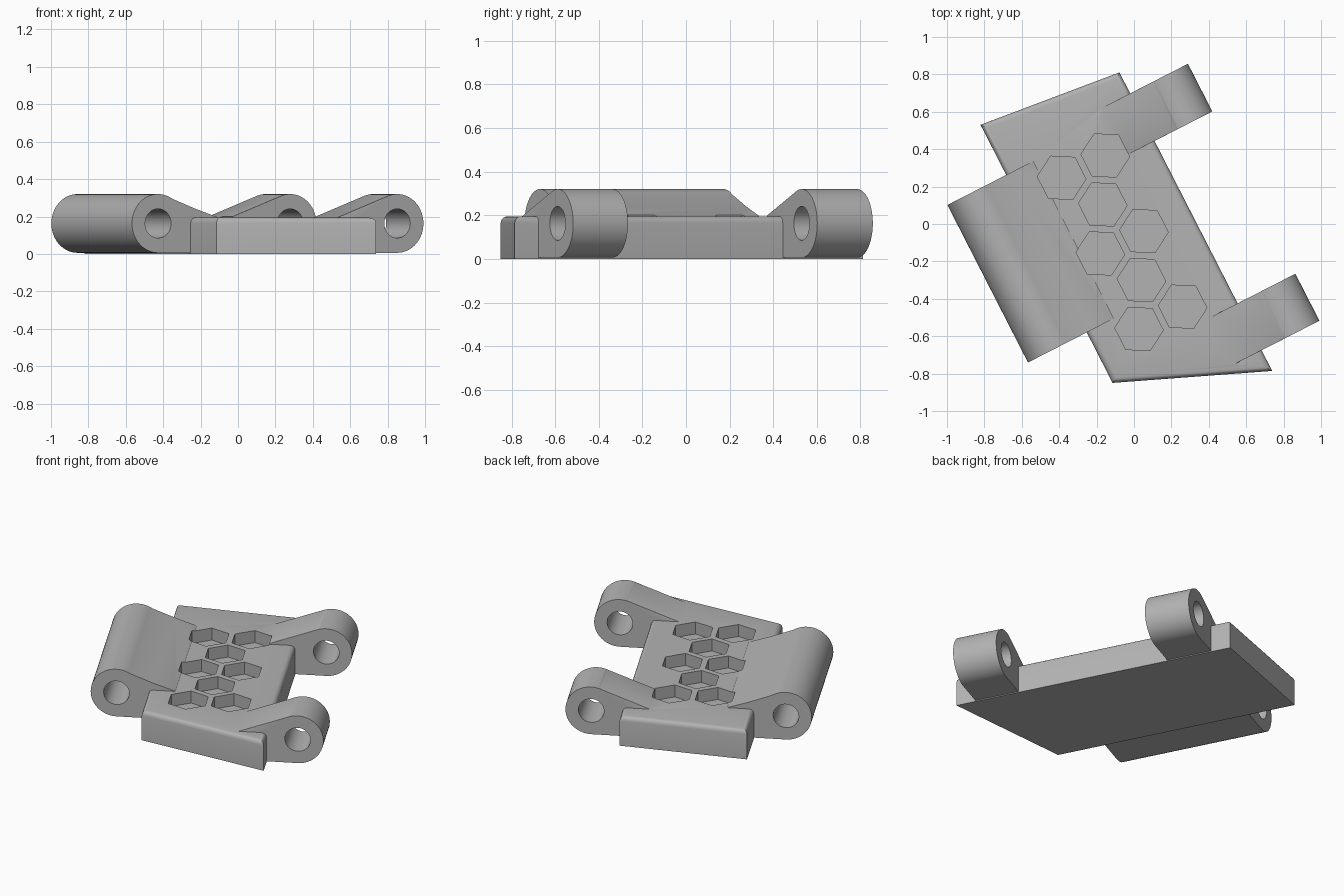
import bpy, bmesh
from math import sin, cos, pi, radians
from mathutils import Matrix

TURN = radians(27.1)      # the whole link is turned about z
TOP = 0.195               # plate thickness
R, AXIS_Z, HOLE = 0.157, 0.163, 0.078

cube = bpy.data.objects.get("Cube")
if cube:
    bpy.data.objects.remove(cube, do_unlink=True)

grey = bpy.data.materials.new("grey plastic")
grey.use_nodes = True
colour = (0.45, 0.45, 0.45, 1)
grey.diffuse_color = colour
grey.node_tree.nodes["Principled BSDF"].inputs["Base Color"].default_value = colour


def prism(name, points, offset, edge_rule=None, width=0.0, segments=4):
    """Extrude a 3D outline along offset and round the edges picked by a rule."""
    bm = bmesh.new()
    face = bm.faces.new([bm.verts.new(p) for p in points])
    ext = bmesh.ops.extrude_face_region(bm, geom=[face])
    moved = [g for g in ext["geom"] if isinstance(g, bmesh.types.BMVert)]
    bmesh.ops.translate(bm, verts=moved, vec=offset)
    bmesh.ops.recalc_face_normals(bm, faces=bm.faces)
    if edge_rule:
        edges = [e for e in bm.edges if edge_rule(*[v.co for v in e.verts])]
        bmesh.ops.bevel(bm, geom=edges, offset=width, segments=segments,
                        profile=0.5, affect='EDGES', clamp_overlap=True)
    bmesh.ops.recalc_face_normals(bm, faces=bm.faces)
    mesh = bpy.data.meshes.new(name)
    bm.to_mesh(mesh)
    bm.free()
    mesh.materials.append(grey)
    obj = bpy.data.objects.new(name, mesh)
    bpy.context.collection.objects.link(obj)
    return obj


def ring(cx, cy, r, n, start=0.0):
    return [(cx + r * cos(start + 2 * pi * i / n), cy + r * sin(start + 2 * pi * i / n))
            for i in range(n)]


def knuckle(name, cu, inward, start, ramp, y0, y1, soft=0.0):
    """Round barrel with a flat underside and a ramp that runs onto the plate."""
    arc = [radians(start + (270 - start) * i / 40) for i in range(41)]
    side = [(cu + inward * R * cos(a), AXIS_Z + R * sin(a)) for a in arc]
    tip = ramp[0][0]
    side += [(tip, AXIS_Z - R)] + ramp

    def ramp_edge(a, b):
        inner = sorted(inward * (p.x - cu) for p in (a, b))
        return (abs(a.y - b.y) < 1e-4 and inner[1] - inner[0] > 0.1
                and min(a.z, b.z) > 0.15)
    return prism(name, [(u, y0, z) for u, z in side], (0, y1 - y0, 0),
                 ramp_edge if soft else None, soft)


def combine(target, other, operation):
    mod = target.modifiers.new(operation.lower(), 'BOOLEAN')
    mod.operation = operation
    mod.solver = 'EXACT'
    mod.object = other
    graph = bpy.context.evaluated_depsgraph_get()
    mesh = bpy.data.meshes.new_from_object(target.evaluated_get(graph))
    target.modifiers.clear()
    target.data = mesh
    bpy.data.objects.remove(other, do_unlink=True)


# Base plate with slanted ends and rounded upper edges
outline = [(-0.489, -0.704), (0.30, -1.036), (0.30, 0.757), (-0.489, 0.846)]
link = prism("link_plate", [(x, y, 0) for x, y in outline], (0, 0, TOP),
             lambda a, b: min(a.z, b.z) > TOP - 0.01, 0.03)

# One wide barrel on one side, two narrow ones on the other
wide_ramp = [(-0.315, 0.185), (-0.33, 0.197), (-0.46, 0.241)]
combine(link, knuckle("wide_knuckle", -0.685, 1, 57, wide_ramp, -0.401, 0.545), 'UNION')
for name, y0, y1 in (("rear_knuckle", 0.345, 0.631), ("front_knuckle", -0.912, -0.63)):
    combine(link, knuckle(name, 0.49, -1, 69, [(0.11, 0.187)], y0, y1, 0.025), 'UNION')

# Pin holes through the barrels
for u, y0, y1 in ((-0.685, -0.6, 0.7), (0.49, -1.2, 0.9)):
    pin = prism("pin_cutter", [(x, y0, z) for x, z in ring(u, AXIS_Z, HOLE, 48)],
                (0, y1 - y0, 0))
    combine(link, pin, 'DIFFERENCE')

# Staggered hexagonal pockets
for row in range(5):
    for u in ((-0.232, 0.03) if row % 2 == 0 else (-0.101,)):
        hexagon = ring(u, 0.396 - 0.227 * row, 0.13, 6, pi / 6)
        pocket = prism("pocket_cutter", [(x, y, TOP - 0.08) for x, y in hexagon], (0, 0, 0.2))
        combine(link, pocket, 'DIFFERENCE')

# Turn the finished part and smooth its round surfaces
link.name = "hinge_link"
link.data.transform(Matrix.Rotation(TURN, 4, 'Z'))
bpy.ops.object.select_all(action='DESELECT')
link.select_set(True)
bpy.context.view_layer.objects.active = link
bpy.ops.object.shade_smooth_by_angle(angle=radians(30))
